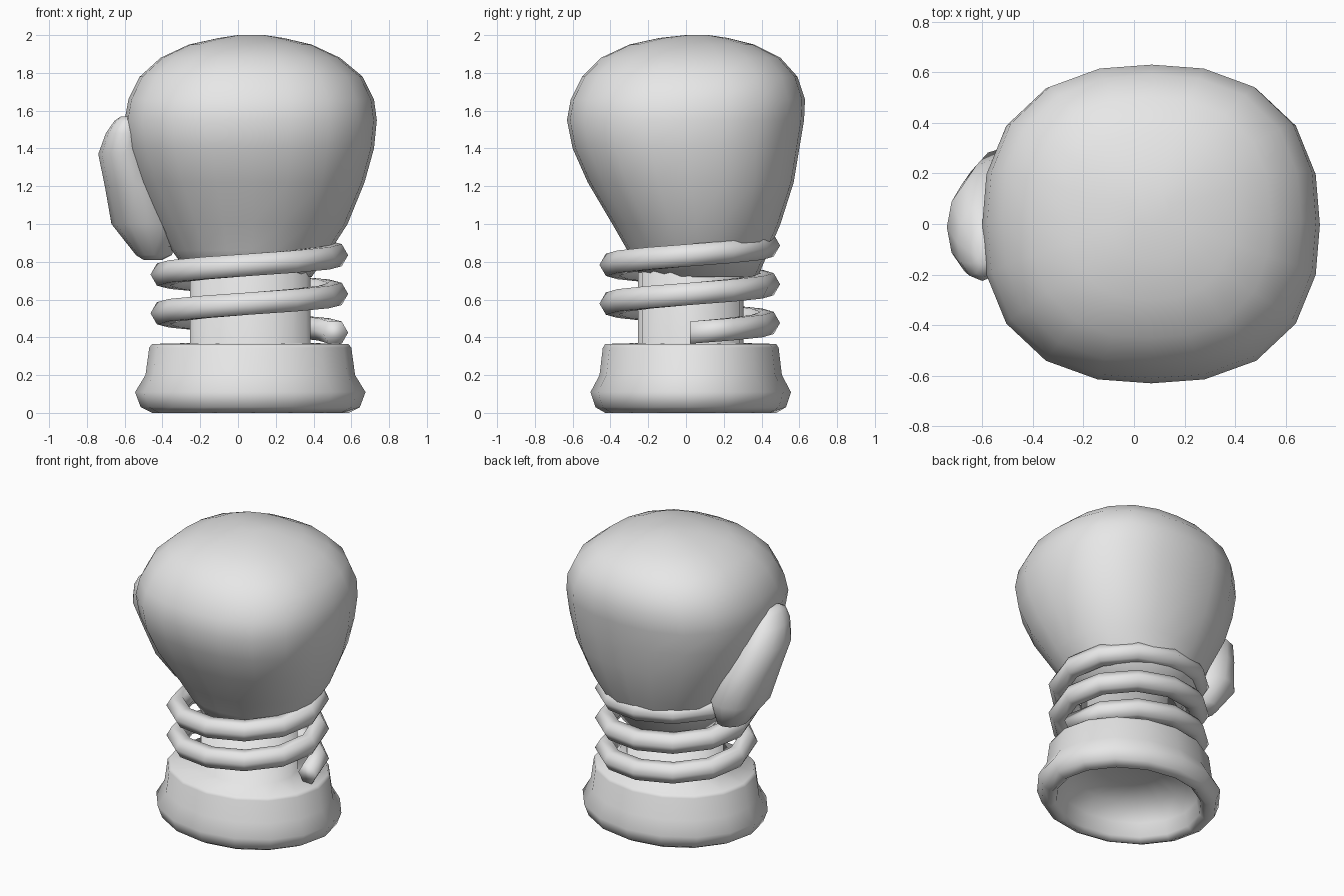
import bpy, bmesh
from math import sin, cos, pi
from mathutils import Vector

if "Cube" in bpy.data.objects:
    bpy.data.objects.remove(bpy.data.objects["Cube"], do_unlink=True)

grey = bpy.data.materials.new("light grey")
grey.use_nodes = True
grey.diffuse_color = (0.8, 0.8, 0.8, 1)
grey.node_tree.nodes["Principled BSDF"].inputs["Base Color"].default_value = (0.8, 0.8, 0.8, 1)


def skin(name, rings):
    """Bridge a list of closed rings, cap both ends and shade smooth."""
    bm = bmesh.new()
    loops = [[bm.verts.new(p) for p in ring] for ring in rings]
    n = len(loops[0])
    for a, b in zip(loops, loops[1:]):
        for i in range(n):
            j = (i + 1) % n
            bm.faces.new((a[i], a[j], b[j], b[i]))
    bm.faces.new(loops[0])
    bm.faces.new(loops[-1])
    bmesh.ops.recalc_face_normals(bm, faces=bm.faces)
    for f in bm.faces:
        f.smooth = True
    mesh = bpy.data.meshes.new(name)
    bm.to_mesh(mesh)
    bm.free()
    mesh.materials.append(grey)
    ob = bpy.data.objects.new(name, mesh)
    bpy.context.collection.objects.link(ob)


def oval(z, x0, x1, y0, y1, sides, power=2.0):
    """Rounded ring filling the given x and y extents at height z."""
    pts = []
    for i in range(sides):
        c, s = cos(2 * pi * i / sides), sin(2 * pi * i / sides)
        k = (abs(c) ** power + abs(s) ** power) ** (-1 / power)
        pts.append(Vector(((x0 + x1) / 2 + c * k * (x1 - x0) / 2,
                           (y0 + y1) / 2 + s * k * (y1 - y0) / 2, z)))
    return pts


# Glove fist: z, x range, y range; round at the wrist, squarer at the knuckles
fist = [
    (0.72, -0.25, 0.39, -0.24, 0.38),
    (0.86, -0.35, 0.49, -0.31, 0.44),
    (1.00, -0.42, 0.58, -0.39, 0.50),
    (1.22, -0.52, 0.67, -0.52, 0.57),
    (1.40, -0.58, 0.72, -0.60, 0.60),
    (1.55, -0.60, 0.735, -0.63, 0.625),
    (1.66, -0.58, 0.72, -0.61, 0.63),
    (1.78, -0.52, 0.66, -0.55, 0.59),
    (1.88, -0.41, 0.54, -0.45, 0.50),
    (1.95, -0.26, 0.39, -0.30, 0.36),
    (1.985, -0.10, 0.24, -0.14, 0.22),
    (2.00, 0.00, 0.14, 0.00, 0.12),
]
skin("glove_fist", [oval(*r, 20, min(2.45, 1.2 + r[0])) for r in fist])

# Glove thumb, leaning forward towards its tip
thumb = [
    (0.81, -0.50, -0.40, 0.06, 0.17),
    (0.835, -0.54, -0.35, 0.00, 0.24),
    (1.00, -0.67, -0.30, -0.10, 0.31),
    (1.20, -0.705, -0.38, -0.17, 0.26),
    (1.37, -0.74, -0.46, -0.215, 0.19),
    (1.48, -0.70, -0.50, -0.225, 0.08),
    (1.545, -0.655, -0.53, -0.21, 0.00),
    (1.57, -0.62, -0.57, -0.16, -0.06),
]
skin("glove_thumb", [oval(*r, 12) for r in thumb])

# Hollow base and neck: z and radius, from the inner dome round to the neck top
profile = [(0.26, 0.20), (0.22, 0.38), (0.12, 0.46), (0.03, 0.48), (0.0, 0.52),
           (0.03, 0.58), (0.11, 0.61), (0.20, 0.555), (0.345, 0.535),
           (0.365, 0.52), (0.37, 0.32), (0.80, 0.32)]
skin("base_and_neck",
     [oval(z, 0.065 - r, 0.065 + r, 0.025 - r * 0.87, 0.025 + r * 0.87, 16)
      for z, r in profile])

# Coil spring: hexagonal tube swept up a helix
STEPS, TURNS, TUBE = 12, 2.5, 0.068
coil = []
for i in range(int(STEPS * TURNS) + 1):
    a = 2 * pi * i / STEPS
    out = Vector((cos(a), sin(a), 0))
    centre = Vector((0.06 + 0.455 * cos(a), 0.02 + 0.41 * sin(a), 0.425 + 0.205 * i / STEPS))
    coil.append([centre + TUBE * (out * cos(k * pi / 3) + Vector((0, 0, sin(k * pi / 3))))
                 for k in range(6)])
skin("coil_spring", coil)
